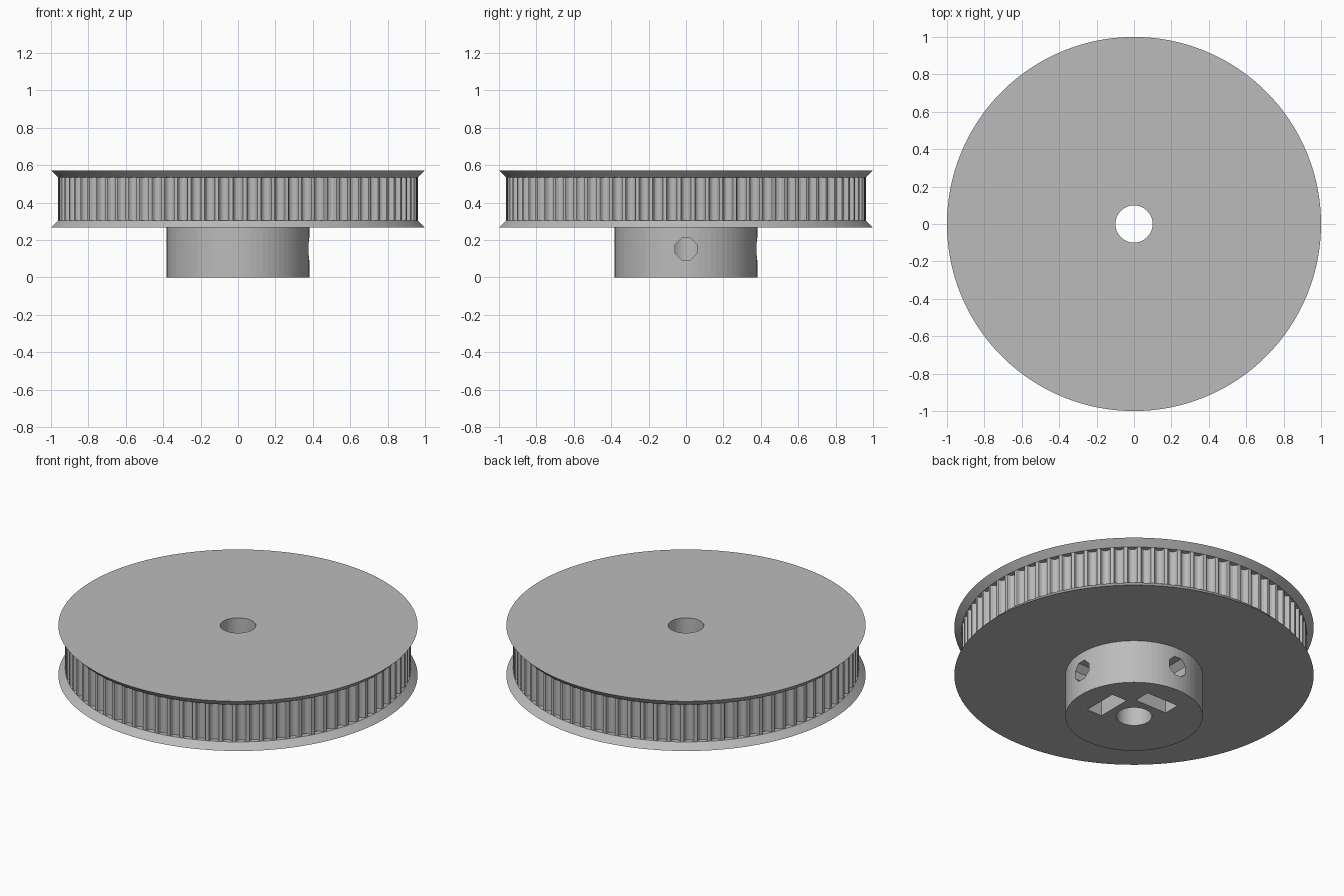
import bpy, bmesh
from math import sin, cos, pi, sqrt
from mathutils import Matrix

S = 0.03815          # model units per millimetre; everything below is in millimetres
TEETH = 80
BORE, HUB_R, BODY_R, RIM_R = 2.6, 10.0, 25.21, 26.21
Z_FLANGE, Z_BELT, Z_BELT_TOP, Z_TOP = 7, 8, 14, 15

cube = bpy.data.objects.get("Cube")
if cube:
    bpy.data.objects.remove(cube)

grey = bpy.data.materials.new("plain grey")
grey.use_nodes = True
grey.diffuse_color = (0.5, 0.5, 0.5, 1)
grey.node_tree.nodes["Principled BSDF"].inputs["Base Color"].default_value = (0.5, 0.5, 0.5, 1)


def add_object(name, bm):
    bm.transform(Matrix.Scale(S, 4))
    mesh = bpy.data.meshes.new(name)
    bm.to_mesh(mesh)
    bm.free()
    mesh.materials.append(grey)
    obj = bpy.data.objects.new(name, mesh)
    bpy.context.collection.objects.link(obj)
    return obj


def lathe(name, profile, segments, closed=False):
    """Revolve (radius, z) points, listed bottom-inside first, around z."""
    bm = bmesh.new()
    rings = [[bm.verts.new((r * cos(2 * pi * i / segments), r * sin(2 * pi * i / segments), z))
              for i in range(segments)] for r, z in profile]
    pairs = list(zip(rings, rings[1:]))
    if closed:
        pairs.append((rings[-1], rings[0]))
    for low, high in pairs:
        for i in range(segments):
            j = (i + 1) % segments
            bm.faces.new((low[i], low[j], high[j], high[i]))
    return add_object(name, bm)


def prism(name, outline, y0, y1, turn):
    """Extrude an (x, z) outline along y, then turn it about z."""
    bm = bmesh.new()
    near = bm.faces.new([bm.verts.new((x, y0, z)) for x, z in outline])
    new = bmesh.ops.extrude_face_region(bm, geom=[near])["geom"]
    bmesh.ops.translate(bm, vec=(0, y1 - y0, 0),
                        verts=[v for v in new if isinstance(v, bmesh.types.BMVert)])
    bmesh.ops.recalc_face_normals(bm, faces=bm.faces)
    bm.transform(Matrix.Rotation(turn, 4, "Z"))
    obj = add_object(name, bm)
    obj.hide_render = True
    return obj


# Flanges, each a thin cone flaring outwards
root = BODY_R - 0.9
lathe("lower_flange", [(HUB_R - 0.05, Z_FLANGE), (RIM_R, Z_FLANGE), (BODY_R, Z_BELT), (root, Z_BELT)], 200)
lathe("upper_flange", [(root, Z_BELT_TOP), (BODY_R, Z_BELT_TOP), (RIM_R, Z_TOP), (BORE + 0.19, Z_TOP)], 200)

# Toothed belt ring: rounded grooves given as (half width, depth)
half = [(0.847, 0), (0.735, 0.04), (0.68, 0.13), (0.62, 0.34), (0.51, 0.54), (0.28, 0.71)]
groove = [(-w, d) for w, d in half] + [(0, 0.764)] + [(w, d) for w, d in reversed(half)]
seat = sqrt(BODY_R ** 2 - half[0][0] ** 2)
bm = bmesh.new()
columns = []
for t in range(TEETH):
    turn = Matrix.Rotation(2 * pi * t / TEETH, 4, "Z")
    for w, d in groove:
        columns.append([bm.verts.new(turn @ Matrix.Translation((seat - d, w, z)).translation)
                        for z in (Z_BELT, Z_BELT_TOP)])
for a, b in zip(columns, columns[1:] + columns[:1]):
    bm.faces.new((a[0], b[0], b[1], a[1]))
add_object("toothed_ring", bm)

# Hub with a sleeve lining the bore up to the top face
sleeve = BORE + 0.2
hub = lathe("hub", [(BORE, 0), (HUB_R, 0), (HUB_R, Z_FLANGE + 0.6), (sleeve, Z_FLANGE + 0.6),
                    (sleeve, Z_TOP), (BORE, Z_TOP)], 72, closed=True)

# Two set screw holes and nut slots, a quarter turn apart
MID, NUT = 4.0, 2.85
octagon = [(1.65 * cos(pi * (i + 0.5) / 4), MID + 1.65 * sin(pi * (i + 0.5) / 4)) for i in range(8)]
slot = [(-NUT, -1), (NUT, -1), (NUT, MID + NUT / sqrt(3)), (0, MID + 2 * NUT / sqrt(3)),
        (-NUT, MID + NUT / sqrt(3))]
cutters = []
for turn in (0, -pi / 2):
    cutters.append(prism("screw_hole_cutter", octagon, 1.0, 15, turn))
    cutters.append(prism("nut_slot_cutter", slot, 3.8, 6.5, turn))
for cutter in cutters:
    cut = hub.modifiers.new("cut", "BOOLEAN")
    cut.operation, cut.solver, cut.object = "DIFFERENCE", "EXACT", cutter

# Bake the cuts and drop the cutters
bpy.context.view_layer.update()
baked = bpy.data.meshes.new_from_object(hub.evaluated_get(bpy.context.evaluated_depsgraph_get()))
hub.modifiers.clear()
hub.data = baked
for cutter in cutters:
    bpy.data.objects.remove(cutter)
